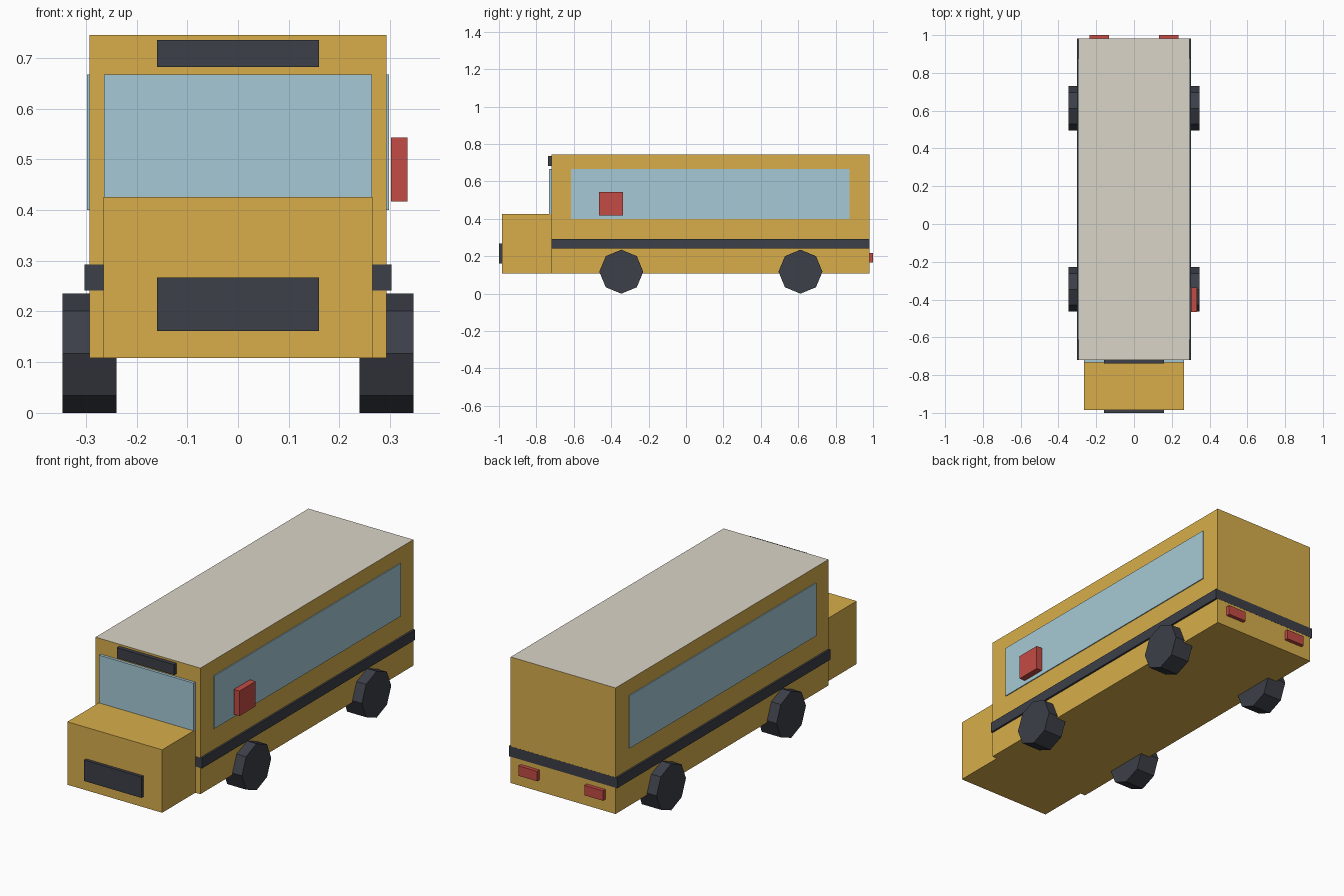
import bpy, math

if "Cube" in bpy.data.objects:
    bpy.data.objects.remove(bpy.data.objects["Cube"])


def material(name, rgb):
    m = bpy.data.materials.new(name)
    m.diffuse_color = (*rgb, 1)
    m.use_nodes = True
    m.node_tree.nodes["Principled BSDF"].inputs["Base Color"].default_value = m.diffuse_color
    return m


yellow = material("yellow", (0.68, 0.42, 0.07))
cream = material("cream", (0.70, 0.66, 0.58))
dark = material("dark", (0.045, 0.05, 0.065))
glass = material("glass", (0.38, 0.59, 0.67))
red = material("red", (0.55, 0.07, 0.06))


def box(name, x, y, z, mat):
    """Box from (min, max) ranges on each axis."""
    bpy.ops.mesh.primitive_cube_add(size=1)
    o = bpy.context.object
    o.name = name
    o.location = [(a + b) / 2 for a, b in (x, y, z)]
    o.scale = [b - a for a, b in (x, y, z)]
    bpy.ops.object.transform_apply(location=True, rotation=True, scale=True)
    o.data.materials.append(mat)
    return o


# Body with a cream roof face
body = box("body", (-0.293, 0.293), (-0.719, 0.981), (0.108, 0.745), yellow)
body.data.materials.append(cream)
for f in body.data.polygons:
    if f.normal.z > 0.5:
        f.material_index = 1

# Hood, windscreen, grille and destination board
box("hood", (-0.265, 0.265), (-0.984, -0.70), (0.108, 0.426), yellow)
box("windscreen", (-0.2645, 0.2645), (-0.733, -0.71), (0.27, 0.667), glass)
box("grille", (-0.16, 0.16), (-1.0, -0.975), (0.161, 0.267), dark)
box("destination_board", (-0.16, 0.16), (-0.739, -0.715), (0.682, 0.735), dark)

# Stripe around the body
box("stripe", (-0.303, 0.303), (-0.7195, 0.9815), (0.241, 0.293), dark)

# Stop paddle on the right side
box("stop_paddle", (0.302, 0.334), (-0.465, -0.336), (0.417, 0.543), red)

# Mirrored parts: side windows, tail lights, eight-sided wheels
for side, s in (("left", -1), ("right", 1)):
    def span(a, b):
        return tuple(sorted((s * a, s * b)))
    box(f"{side}_window", span(0.28, 0.298), (-0.615, 0.875), (0.40, 0.667), glass)
    box(f"{side}_tail_light", span(0.132, 0.236), (0.97, 1.0), (0.167, 0.217), red)
    for end, y in (("front", -0.346), ("rear", 0.612)):
        bpy.ops.mesh.primitive_cylinder_add(
            vertices=8, radius=0.1175, depth=0.106,
            location=(s * 0.293, y, 0.1175), rotation=(0, math.pi / 2, 0))
        wheel = bpy.context.object
        wheel.name = f"{end}_{side}_wheel"
        wheel.data.materials.append(dark)
